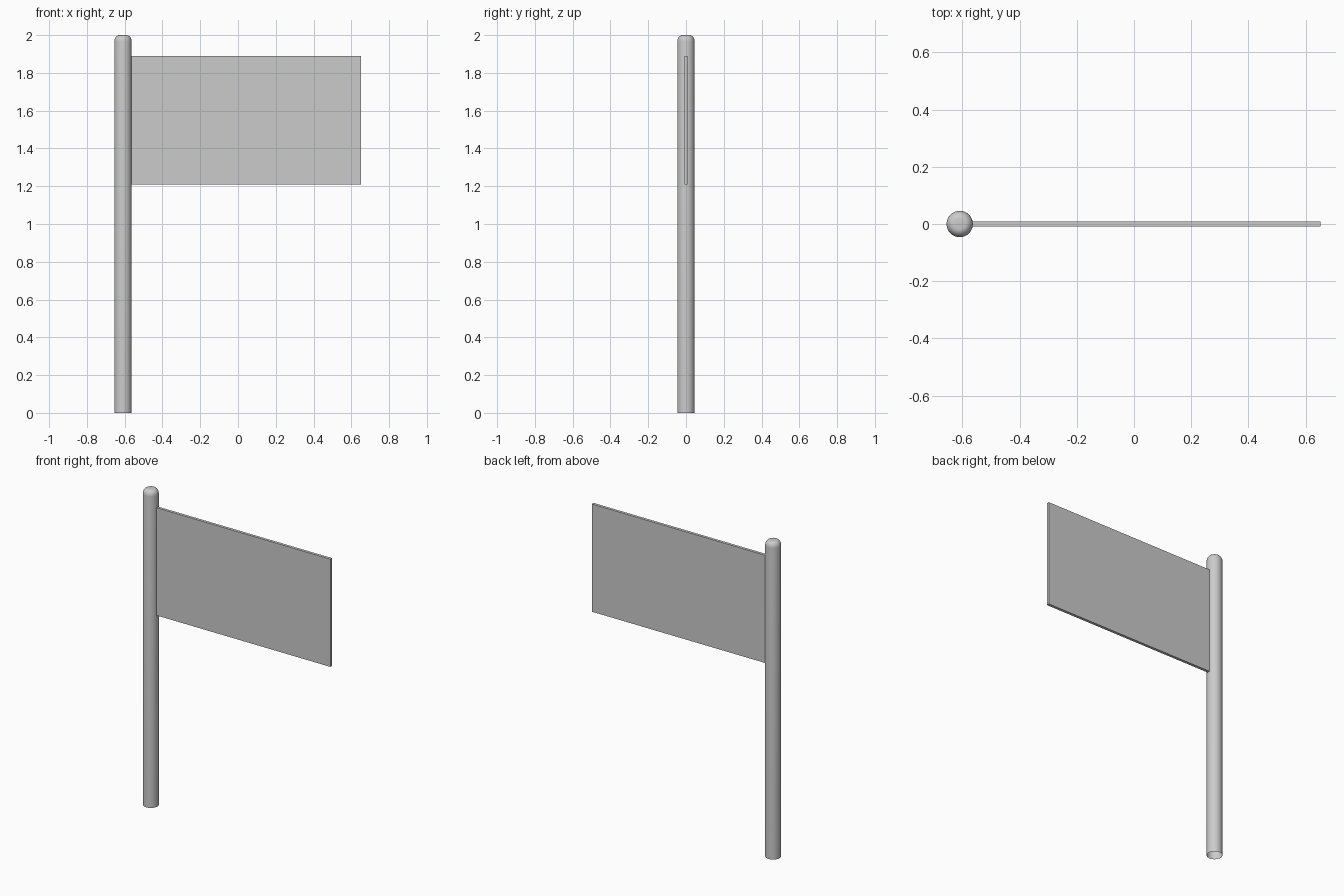
import bpy, bmesh, math

if "Cube" in bpy.data.objects:
    bpy.data.objects.remove(bpy.data.objects["Cube"])

R, SEG = 0.046, 32
POLE_X = -0.609


def add_object(name, bm):
    bmesh.ops.recalc_face_normals(bm, faces=bm.faces[:])
    mesh = bpy.data.meshes.new(name)
    bm.to_mesh(mesh)
    bm.free()
    ob = bpy.data.objects.new(name, mesh)
    bpy.context.collection.objects.link(ob)
    return ob


# Pole: tube open at the foot, with a softly rounded top
cap_r, cap_h = 0.028, 0.034
profile = [(R, 0.0)]
for i in range(7):
    a = math.pi / 2 * i / 6
    profile.append((R - cap_r + cap_r * math.cos(a), 2 - cap_h + cap_h * math.sin(a)))
bm = bmesh.new()
rings = [[bm.verts.new((r * math.cos(2 * math.pi * k / SEG),
                        r * math.sin(2 * math.pi * k / SEG), z)) for k in range(SEG)]
         for r, z in profile]
for low, high in zip(rings, rings[1:]):
    for k in range(SEG):
        n = (k + 1) % SEG
        bm.faces.new((low[k], low[n], high[n], high[k]))
bm.faces.new(rings[-1])
pole = add_object("pole", bm)
pole.location.x = POLE_X
for p in pole.data.polygons:
    p.use_smooth = True

# Flag: thin flat panel attached to the side of the pole
x0, x1, z0, z1, thick = -0.567, 0.652, 1.21, 1.89, 0.018
bm = bmesh.new()
bmesh.ops.create_cube(bm, size=1)
bmesh.ops.scale(bm, vec=(x1 - x0, thick, z1 - z0), verts=bm.verts)
flag = add_object("flag", bm)
flag.location = ((x0 + x1) / 2, 0, (z0 + z1) / 2)
